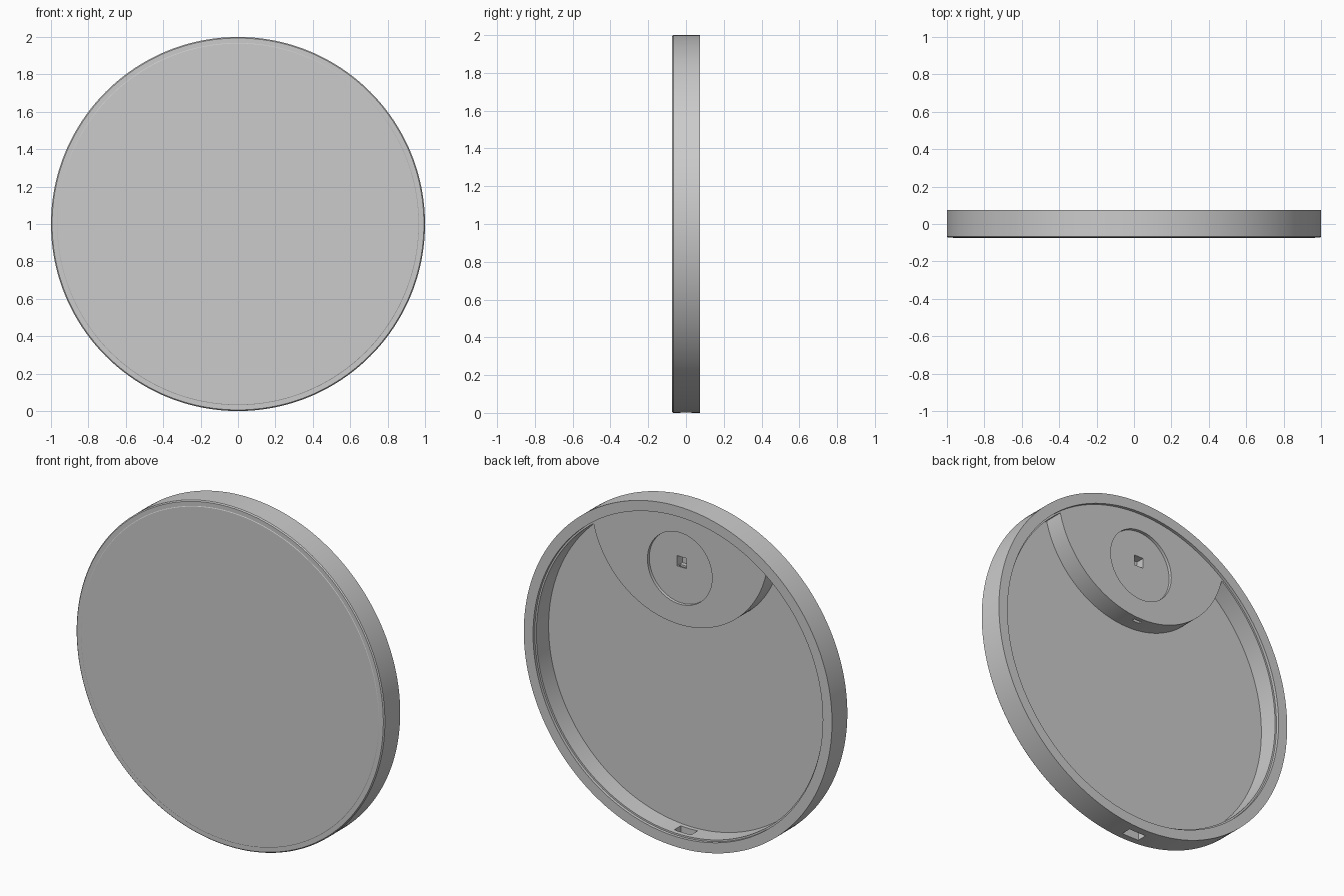
import bpy, bmesh
from math import sin, cos, pi, atan2
from mathutils import Vector

if "Cube" in bpy.data.objects:
    bpy.data.objects.remove(bpy.data.objects["Cube"])

grey = bpy.data.materials.new("plain grey")
grey.use_nodes = True
grey.diffuse_color = (0.6, 0.6, 0.6, 1)
grey.node_tree.nodes["Principled BSDF"].inputs["Base Color"].default_value = (0.6, 0.6, 0.6, 1)

CENTRE = 1.0      # height of the disc axis
FLOOR = -0.055    # inside face of the front plate
LEDGE = 0.058     # height of the rebate and the pod face
BACK = 0.075


def finish(bm, name):
    bmesh.ops.remove_doubles(bm, verts=bm.verts, dist=1e-5)
    bmesh.ops.recalc_face_normals(bm, faces=bm.faces)
    mesh = bpy.data.meshes.new(name)
    bm.to_mesh(mesh)
    bm.free()
    mesh.materials.append(grey)
    obj = bpy.data.objects.new(name, mesh)
    bpy.context.collection.objects.link(obj)
    return obj


def lathe(name, profile, steps=192):
    """Turn (radius, y) points about the disc axis."""
    bm = bmesh.new()
    verts = [bm.verts.new((r, y, CENTRE)) for r, y in profile]
    edges = [bm.edges.new(pair) for pair in zip(verts, verts[1:])]
    bmesh.ops.spin(bm, geom=verts + edges, cent=(0, 0, CENTRE), axis=(0, 1, 0),
                   angle=2 * pi, steps=steps)
    return finish(bm, name)


def prism(name, outline, y0, y1):
    """Extrude an (x, z) outline from y0 to y1."""
    bm = bmesh.new()
    face = bm.faces.new([bm.verts.new((x, y0, z)) for x, z in outline])
    new = bmesh.ops.extrude_face_region(bm, geom=[face])["geom"]
    bmesh.ops.translate(bm, vec=(0, y1 - y0, 0),
                        verts=[v for v in new if isinstance(v, bmesh.types.BMVert)])
    return finish(bm, name)


def arc(r, z, start, end, n):
    return [(r * cos(start + (end - start) * i / n),
             z + r * sin(start + (end - start) * i / n)) for i in range(n + 1)]


def box(name, half, z0, z1, y0, y1):
    return prism(name, [(-half, z0), (half, z0), (half, z1), (-half, z1)], y0, y1)


def cut(obj, cutter):
    mod = obj.modifiers.new("cut", "BOOLEAN")
    mod.operation = "DIFFERENCE"
    mod.solver = "EXACT"
    mod.object = cutter
    bpy.context.view_layer.objects.active = obj
    bpy.ops.object.modifier_apply(modifier=mod.name)
    bpy.data.objects.remove(cutter)


# Shallow round shell: front plate, chamfered edge, rim and rebate
shell = lathe("round_shell", [
    (0, -BACK), (0.965, -BACK), (0.968, -0.073), (0.994, -0.073), (1, -0.067),
    (1, BACK), (0.94, BACK), (0.94, LEDGE), (0.93, LEDGE), (0.93, FLOOR), (0, FLOOR)])

# Cable slot through the bottom of the rim
cut(shell, box("rim_slot_cutter", 0.055, -0.1, 0.2, -0.03, 0.03))

# Crescent-topped pod against the upper rim
POD_R, POD_Z, OUTER = 0.575, 0.875, 0.935
meet_z = (OUTER ** 2 - POD_R ** 2 + POD_Z ** 2) / (2 * POD_Z)
meet_x = (OUTER ** 2 - meet_z ** 2) ** 0.5
top = atan2(meet_z, meet_x)
low = atan2(meet_z - POD_Z, meet_x)
outline = arc(OUTER, CENTRE, top, pi - top, 48)
outline += arc(POD_R, CENTRE + POD_Z, -pi - low, low, 72)[1:-1]
pod = prism("mounting_pod", outline, FLOOR - 0.01, LEDGE)

# Round recess, square hole and cable channel in the pod
cut(pod, prism("recess_cutter", arc(0.21, 1.63, 0, 2 * pi, 64)[:-1], 0.04, 0.1))
cut(pod, box("hole_cutter", 0.03, 1.63, 1.69, -0.01, 0.1))
cut(pod, box("channel_cutter", 0.025, 1.2, 1.66, 0.015, 0.034))

# Smooth round walls with crisp edges
bpy.ops.object.select_all(action="DESELECT")
for part in (shell, pod):
    part.select_set(True)
bpy.context.view_layer.objects.active = shell
bpy.ops.object.shade_smooth_by_angle(angle=pi / 6)
